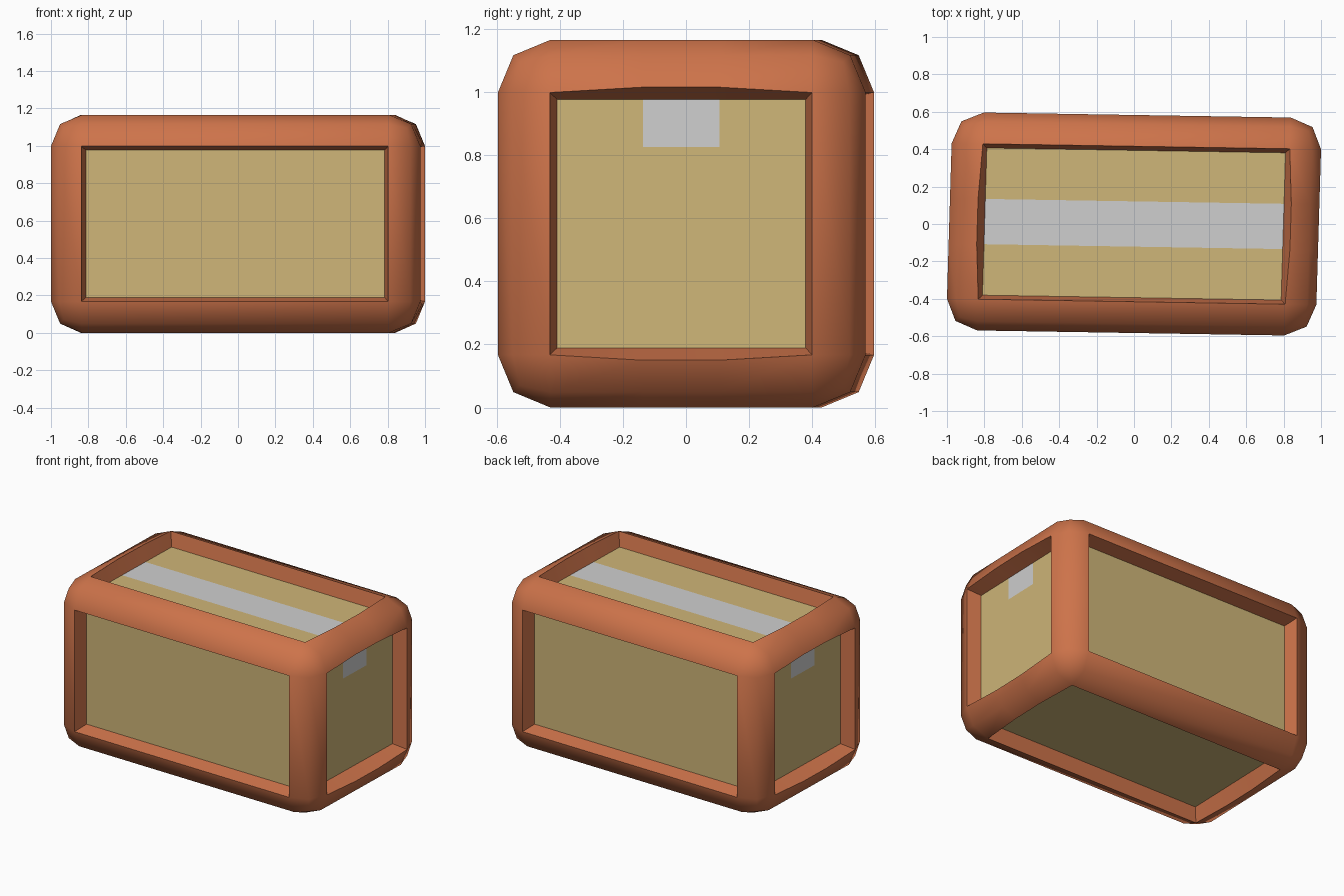
import bpy, bmesh
from mathutils import Matrix

if "Cube" in bpy.data.objects:
    bpy.data.objects.remove(bpy.data.objects["Cube"])

HALF = (0.9875, 0.5825, 0.5825)   # outer half sizes
R = 0.167                         # rounding of the frame edges
DEPTH, TAPER = 0.095, 0.022       # window recess
TAPE = 0.121                      # half width of the tape
EPS = 0.001

# slight skewed turn of the whole crate, standing on the floor
PLACE = Matrix(((1, 0.03, 0, 0), (-0.0163, 1, 0, 0), (0, 0, 1, HALF[2]), (0, 0, 0, 1)))


def material(name, rgb):
    m = bpy.data.materials.new(name)
    lin = [((c / 255 + 0.055) / 1.055) ** 2.4 for c in rgb]
    m.diffuse_color = (*lin, 1)
    m.use_nodes = True
    m.node_tree.nodes["Principled BSDF"].inputs["Base Color"].default_value = m.diffuse_color
    return m


def box(half):
    bm = bmesh.new()
    bmesh.ops.create_cube(bm, size=2)
    bmesh.ops.scale(bm, vec=half, verts=bm.verts)
    return bm


def cut(bm, co, no):
    bmesh.ops.bisect_plane(bm, geom=bm.verts[:] + bm.edges[:] + bm.faces[:],
                           plane_co=co, plane_no=no)


def finish(bm, name, mats):
    bmesh.ops.recalc_face_normals(bm, faces=bm.faces)
    bmesh.ops.transform(bm, matrix=PLACE, verts=bm.verts)
    me = bpy.data.meshes.new(name)
    bm.to_mesh(me)
    bm.free()
    ob = bpy.data.objects.new(name, me)
    bpy.context.collection.objects.link(ob)
    for m in mats:
        me.materials.append(m)
    return ob


def sign(v):
    return 1 if v > 0 else -1


def side_axis(co):
    return next(i for i in range(3) if abs(co[i]) > HALF[i] - EPS)


terracotta = material("terracotta frame", (205, 115, 74))
cardboard = material("tan cardboard", (207, 182, 120))
grey_tape = material("light grey tape", (207, 207, 207))

# rounded frame with a window on each of the six sides
bm = box(HALF)
bmesh.ops.bevel(bm, geom=bm.edges[:], offset=R, segments=2, profile=0.5, affect='EDGES')
for s in (-1, 1):
    cut(bm, (0, s * TAPE, 0), (0, 1, 0))
bm.normal_update()
flat = [f for f in bm.faces if max(abs(c) for c in f.normal) > 0.999]
bmesh.ops.delete(bm, geom=flat, context='FACES')

# tapered window walls
rim = [e for e in bm.edges if e.is_boundary]
rim_verts = {v for e in rim for v in e.verts}
new = bmesh.ops.extrude_edge_only(bm, edges=rim)["geom"]
for v in [g for g in new if isinstance(g, bmesh.types.BMVert)]:
    axis = side_axis(v.co)
    for i in range(3):
        if i == axis:
            v.co[i] -= sign(v.co[i]) * DEPTH
        elif abs(v.co[i]) > HALF[i] - R - EPS:
            v.co[i] -= sign(v.co[i]) * TAPER

# window rims bulge a little beside the tape
for v in rim_verts:
    if abs(abs(v.co.y) - TAPE) < EPS:
        other = 2 if side_axis(v.co) == 0 else 0
        v.co[other] += sign(v.co[other]) * 0.017

frame = finish(bm, "rounded_frame", [terracotta])
bpy.context.view_layer.objects.active = frame
frame.select_set(True)
bpy.ops.object.shade_smooth_by_angle(angle=1.05)

# cardboard box, tape over the top and folded down both ends
TAPE_END = 0.826 - HALF[2]
bm = box([h - DEPTH for h in HALF])
for s in (-1, 1):
    cut(bm, (0, s * TAPE, 0), (0, 1, 0))
cut(bm, (0, 0, TAPE_END), (0, 0, 1))
bm.normal_update()
for f in bm.faces:
    c = f.calc_center_median()
    f.material_index = int(abs(c.y) < TAPE and c.z > TAPE_END)
finish(bm, "cardboard_box", [cardboard, grey_tape])
